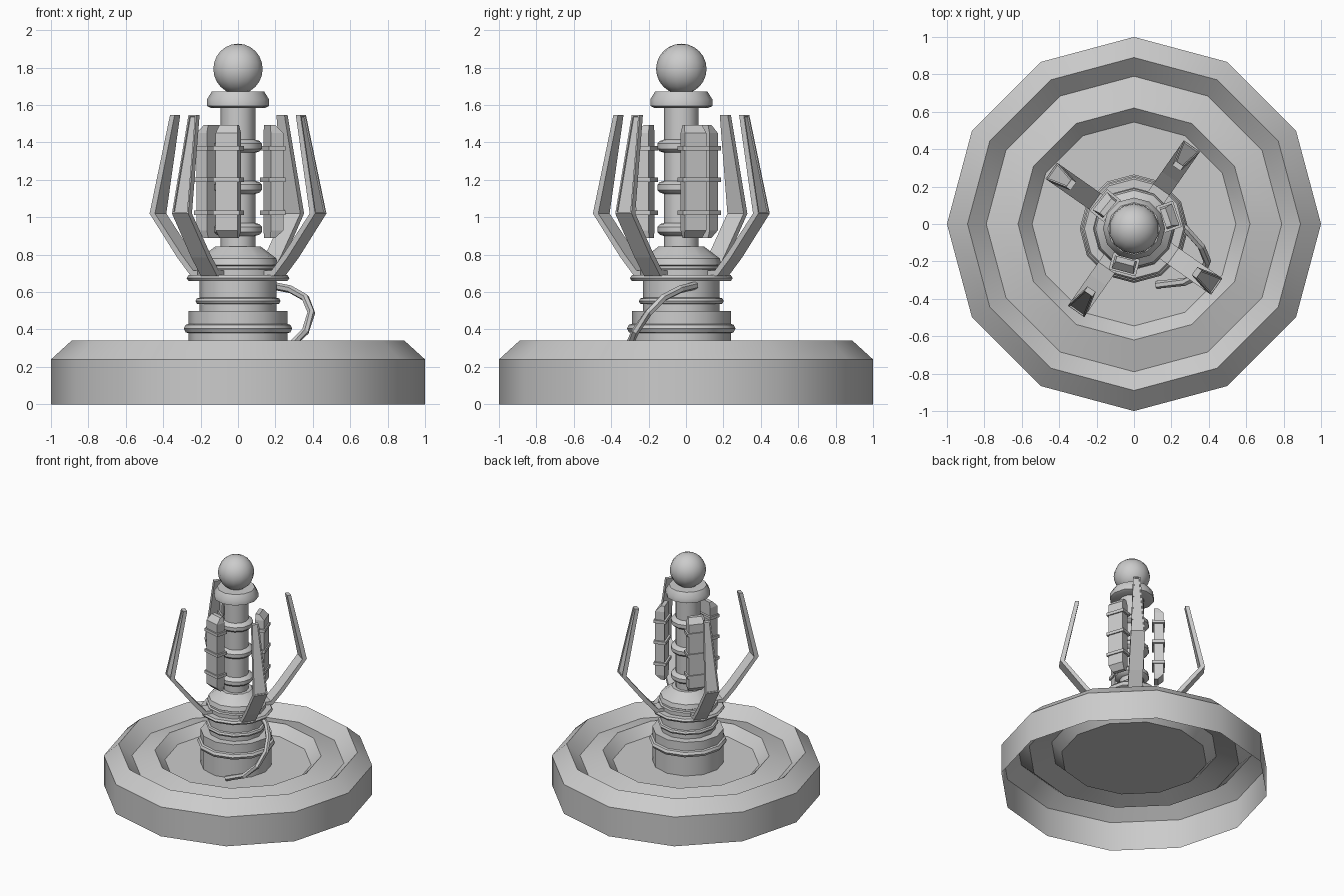
import bpy, bmesh, math
from mathutils import Matrix, Vector

if "Cube" in bpy.data.objects:
    bpy.data.objects.remove(bpy.data.objects["Cube"])

CENTRE = Vector((0, -0.025, 0))   # axis of the column and everything on it


def finish(name, bm, matrix=None, smooth=None, recalc=True):
    if recalc:
        bmesh.ops.recalc_face_normals(bm, faces=bm.faces)
    if matrix:
        bm.transform(matrix)
    me = bpy.data.meshes.new(name)
    bm.to_mesh(me)
    bm.free()
    ob = bpy.data.objects.new(name, me)
    bpy.context.collection.objects.link(ob)
    if smooth:
        for o in bpy.context.selected_objects:
            o.select_set(False)
        bpy.context.view_layer.objects.active = ob
        ob.select_set(True)
        bpy.ops.object.shade_smooth_by_angle(angle=math.radians(smooth))
    return ob


def lathe(name, profile, origin=Vector(), cap_top=True, cap_bottom=False, sides=12):
    bm = bmesh.new()
    rings = [[bm.verts.new((r * math.cos(2 * math.pi * i / sides),
                            r * math.sin(2 * math.pi * i / sides), z))
              for i in range(sides)] for r, z in profile]
    for a, b in zip(rings, rings[1:]):
        for i in range(sides):
            j = (i + 1) % sides
            bm.faces.new((a[i], a[j], b[j], b[i]))
    if cap_top:
        bm.faces.new(rings[-1])
    if cap_bottom:
        bm.faces.new(rings[0][::-1])
    return finish(name, bm, Matrix.Translation(origin), smooth=32)


def around(angle):
    return Matrix.Translation(CENTRE) @ Matrix.Rotation(math.radians(angle), 4, 'Z')


def strip(outer, inner, widths):
    """Closed bar from matching outer/inner (r, z) points and half widths."""
    bm = bmesh.new()
    secs = [[bm.verts.new(p) for p in ((o[0], -w, o[1]), (o[0], w, o[1]),
                                       (i[0], w, i[1]), (i[0], -w, i[1]))]
            for o, i, w in zip(outer, inner, widths)]
    outer_faces = []
    for a, b in zip(secs, secs[1:]):
        for k in range(4):
            m = (k + 1) % 4
            f = bm.faces.new((a[k], a[m], b[m], b[k]))
            if k == 0:
                outer_faces.append(f)
    bm.faces.new(secs[0])
    bm.faces.new(secs[-1])
    bmesh.ops.recalc_face_normals(bm, faces=bm.faces)
    return bm, outer_faces


# Dished base, open underneath
lathe("base", [(1, 0), (1, .24), (.89, .34), (.79, .25), (.62, .30), (.545, .225)])

# Stepped column foot with rounded rings
lathe("column_foot", [
    (.265, .225), (.265, .38), (.28, .385), (.29, .405), (.28, .425), (.265, .43),
    (.265, .50), (.205, .50), (.205, .535), (.22, .538), (.227, .552), (.22, .566),
    (.205, .57), (.205, .66), (.265, .66), (.275, .675), (.265, .69), (.22, .69),
    (.22, .72), (.205, .725), (.205, .74), (.215, .745), (.205, .78), (.12, .845),
    (.095, .845)], CENTRE)

# Slim shaft with three rings
shaft = [(.093, .84)]
for z in (.935, 1.16, 1.38):
    shaft += [(.093, z - .035), (.115, z - .028), (.128, z - .014),
              (.128, z + .014), (.115, z + .028), (.093, z + .035)]
lathe("shaft", shaft + [(.093, 1.6)], CENTRE)

# Collar and ball
lathe("collar", [(.145, 1.585), (.166, 1.595), (.166, 1.63), (.14, 1.672)],
      CENTRE, cap_bottom=True)
bm = bmesh.new()
bmesh.ops.create_uvsphere(bm, u_segments=14, v_segments=12, radius=.135)
ball = finish("ball", bm, Matrix.Translation(CENTRE + Vector((0, 0, 1.793))), smooth=60)

# Four bent claws with a recessed outer panel
outer = [(.18, .685), (.27, .685), (.36, .785), (.54, 1.02), (.425, 1.548)]
inner = [(.18, .715), (.255, .715), (.335, .805), (.505, 1.02), (.395, 1.548)]
for n in range(4):
    bm, faces = strip(outer, inner, (.053, .053, .053, .053, .026))
    bmesh.ops.inset_region(bm, faces=[faces[-1]], thickness=.013, depth=0)
    ret = bmesh.ops.inset_region(bm, faces=[faces[-1]], thickness=.001, depth=-.008)
    finish(f"claw_{n + 1}", bm, around(55 + 90 * n), recalc=False)

# Three upright plates with clamp bands
for n, angle in enumerate((255, 19, 141)):
    bm, _ = strip([(.195, .89), (.235, .93), (.235, 1.45), (.195, 1.493)],
                  [(.165, .89), (.165, .93), (.165, 1.45), (.165, 1.493)],
                  (.05, .061, .061, .05))
    finish(f"plate_{n + 1}", bm, around(angle))
    for k, z in enumerate((1.025, 1.20, 1.37)):
        bm = bmesh.new()
        bmesh.ops.create_cube(bm, size=1, matrix=Matrix.Translation((.197, 0, z))
                              @ Matrix.Diagonal((.095, .148, .024, 1)))
        finish(f"clamp_{n + 1}_{k + 1}", bm, around(angle))

# Looping cable swept as a six-sided tube
path = [Vector(p) for p in ((.18, .05, .635), (.28, -.03, .615), (.36, -.12, .57),
                            (.392, -.20, .49), (.36, -.27, .39), (.27, -.31, .305),
                            (.12, -.325, .25))]
bm = bmesh.new()
rings = []
for i, p in enumerate(path):
    t = (path[min(i + 1, 6)] - path[max(i - 1, 0)]).normalized()
    u = t.cross(Vector((1, 1, 0))).normalized()
    v = t.cross(u)
    rings.append([bm.verts.new(p + .021 * (u * math.cos(k * math.pi / 3)
                                           + v * math.sin(k * math.pi / 3)))
                  for k in range(6)])
for a, b in zip(rings, rings[1:]):
    for k in range(6):
        m = (k + 1) % 6
        bm.faces.new((a[k], a[m], b[m], b[k]))
bm.faces.new(rings[0])
bm.faces.new(rings[-1])
finish("cable", bm)
